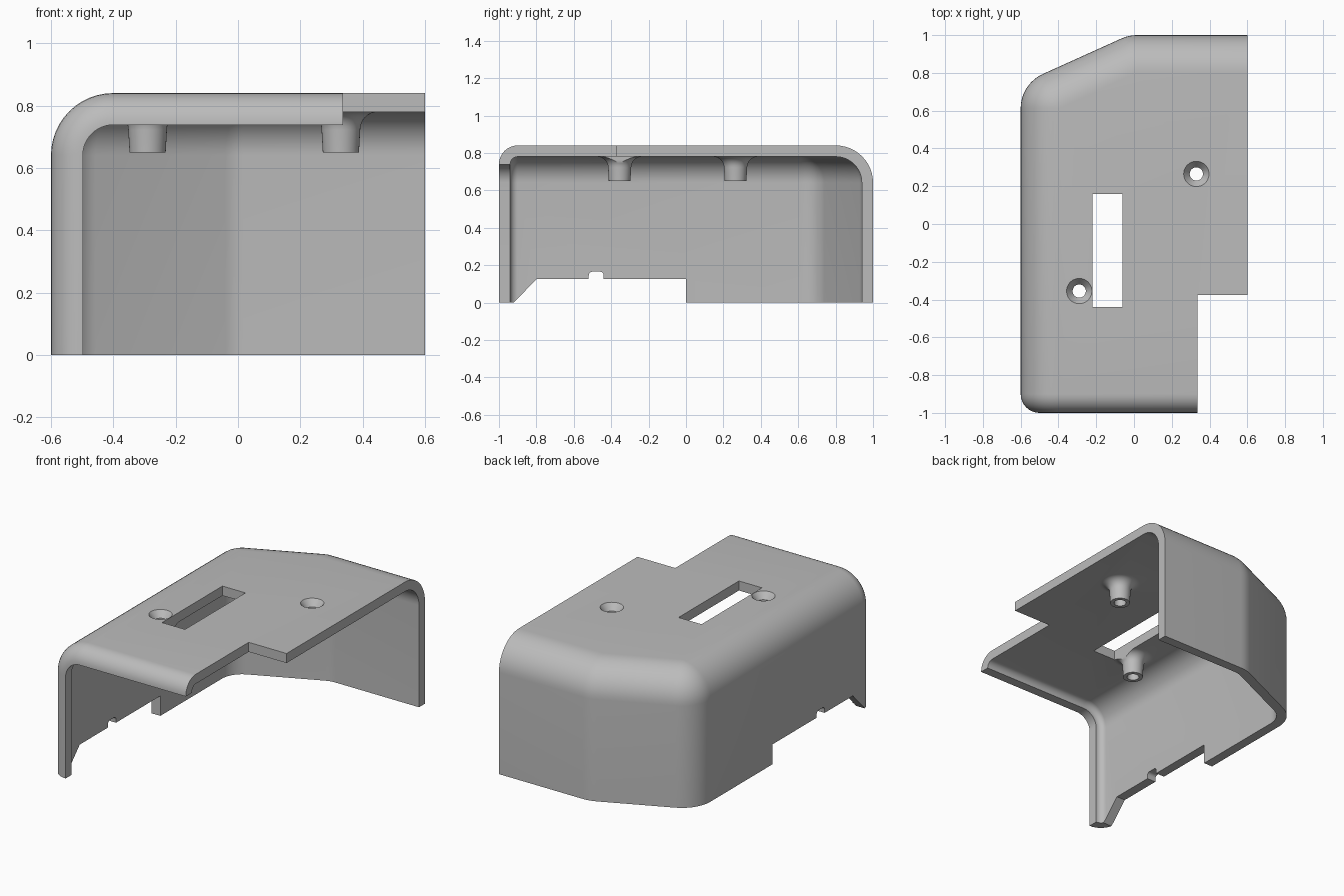
import bpy, bmesh
from math import sin, cos, pi, radians
from mathutils import Vector

cube = bpy.data.objects.get("Cube")
if cube:
    bpy.data.objects.remove(cube, do_unlink=True)

grey = bpy.data.materials.new("plain grey")
grey.use_nodes = True
grey.diffuse_color = (0.5, 0.5, 0.5, 1)
grey.node_tree.nodes["Principled BSDF"].inputs["Base Color"].default_value = (0.5, 0.5, 0.5, 1)

SLOPE = radians(24.3)   # angle of the back corner chamfer
STEPS = 12


def span(a, b, n=STEPS):
    return [a + (b - a) * i / n for i in range(n + 1)]


def make(name, bm):
    bmesh.ops.recalc_face_normals(bm, faces=bm.faces[:])
    mesh = bpy.data.meshes.new(name)
    bm.to_mesh(mesh)
    bm.free()
    mesh.materials.append(grey)
    obj = bpy.data.objects.new(name, mesh)
    bpy.context.collection.objects.link(obj)
    return obj


def hull(name, points):
    bm = bmesh.new()
    for p in points:
        bm.verts.new(p)
    bmesh.ops.remove_doubles(bm, verts=bm.verts[:], dist=1e-5)
    bmesh.ops.convex_hull(bm, input=bm.verts[:])
    bmesh.ops.delete(bm, geom=[v for v in bm.verts if not v.link_faces], context='VERTS')
    bmesh.ops.dissolve_limit(bm, angle_limit=0.005, verts=bm.verts[:], edges=bm.edges[:])
    return make(name, bm)


def box(name, x, y, z):
    return hull(name, [(a, b, c) for a in x for b in y for c in z])


def lathe(name, x, y, profile, n=40):
    # closed solid of revolution from (radius, height) pairs
    bm = bmesh.new()
    rings = [[bm.verts.new((x + r * cos(2 * pi * i / n), y + r * sin(2 * pi * i / n), z))
              for i in range(n)] for r, z in profile]
    for a, b in zip(rings, rings[1:]):
        for i in range(n):
            j = (i + 1) % n
            bm.faces.new((a[i], a[j], b[j], b[i]))
    bm.faces.new(rings[0])
    bm.faces.new(rings[-1])
    return make(name, bm)


def rounded_block(name, inset, right, bottom):
    # block with rounded left, back and front edges and a chamfered back corner
    big, small, zc = 0.2 - inset, 0.1 - inset, 0.64
    pts = []
    centres = [(-0.4, 0.612, span(pi / 2 + SLOPE, pi)),
               (0.016, 0.8, span(pi / 2, pi / 2 + SLOPE, 4)),
               (right, 0.8, [pi / 2])]
    for cx, cy, azimuths in centres:
        for az in azimuths:
            d = Vector((cos(az), sin(az), 0))
            c = Vector((cx, cy, zc))
            pts += [c + big * (d * cos(t) + Vector((0, 0, sin(t)))) for t in span(0, pi / 2)]
            base = c + big * d
            pts.append((base.x, base.y, bottom))
    for t in span(0, pi / 2, 8):
        y, r = -0.9 - small * sin(t), big - small * (1 - cos(t))
        pts += [(-0.4 - r * cos(a), y, zc + r * sin(a)) for a in span(0, pi / 2)]
        pts += [(-0.4 - r, y, bottom), (right, y, bottom), (right, y, zc + r)]
    return hull(name, pts)


def combine(target, tool, operation='DIFFERENCE'):
    mod = target.modifiers.new(tool.name, 'BOOLEAN')
    mod.operation, mod.solver, mod.object = operation, 'EXACT', tool
    bpy.context.view_layer.objects.active = target
    bpy.ops.object.modifier_apply(modifier=mod.name)
    bpy.data.objects.remove(tool, do_unlink=True)


# Shell: outer block, hollowed, open to the right and below
cover = rounded_block("cover_shell", 0, 0.6, 0)
combine(cover, rounded_block("cavity", 0.06, 0.8, -0.2))

# Front opening with a rounded upper corner
opening = [(-0.4 - 0.098 * cos(t), 0.64 + 0.098 * sin(t)) for t in span(0, pi / 2)]
opening += [(-0.498, -0.2), (0.8, -0.2), (0.8, 0.738)]
combine(cover, hull("front_opening", [(x, y, z) for x, z in opening for y in (-1.2, -0.92)]))

# Screw posts flaring into the roof
posts = [(0.33, 0.265), (-0.29, -0.355)]
flare = [(0.12 - 0.058 * cos(t), 0.722 + 0.058 * sin(t)) for t in span(0, pi / 2, 8)]
for x, y in posts:
    combine(cover, lathe("screw_post", x, y, [(0.058, 0.65)] + flare + [(0.12, 0.81)]), 'UNION')

# Countersunk screw holes
for x, y in posts:
    combine(cover, lathe("screw_hole", x, y, [(0.035, 0.5), (0.035, 0.8), (0.067, 0.84), (0.067, 0.9)]))

# Roof slot and front right notch
combine(cover, box("roof_slot", (-0.22, -0.06), (-0.44, 0.16), (0.6, 1)))
combine(cover, box("roof_notch", (0.337, 0.8), (-1.2, -0.375), (0.5, 1)))

# Cutout under the left-hand wall, with a small round-topped cable notch
profile = [(-1.016, -0.1), (-0.8, 0.125), (0, 0.125), (0, -0.1)]
combine(cover, hull("wall_cutout", [(x, y, z) for y, z in profile for x in (-0.8, -0.45)]))
notch = [(-0.52, 0.05), (-0.44, 0.05)]
for side in (-1, 1):
    notch += [(-0.48 + side * (0.02 + 0.02 * cos(t)), 0.145 + 0.02 * sin(t)) for t in span(0, pi / 2, 5)]
combine(cover, hull("cable_notch", [(x, y, z) for y, z in notch for x in (-0.8, -0.45)]))

# Smooth the curves, keep the cut edges crisp
bpy.ops.object.select_all(action='DESELECT')
cover.select_set(True)
bpy.context.view_layer.objects.active = cover
bpy.ops.object.shade_smooth_by_angle(angle=radians(30))
